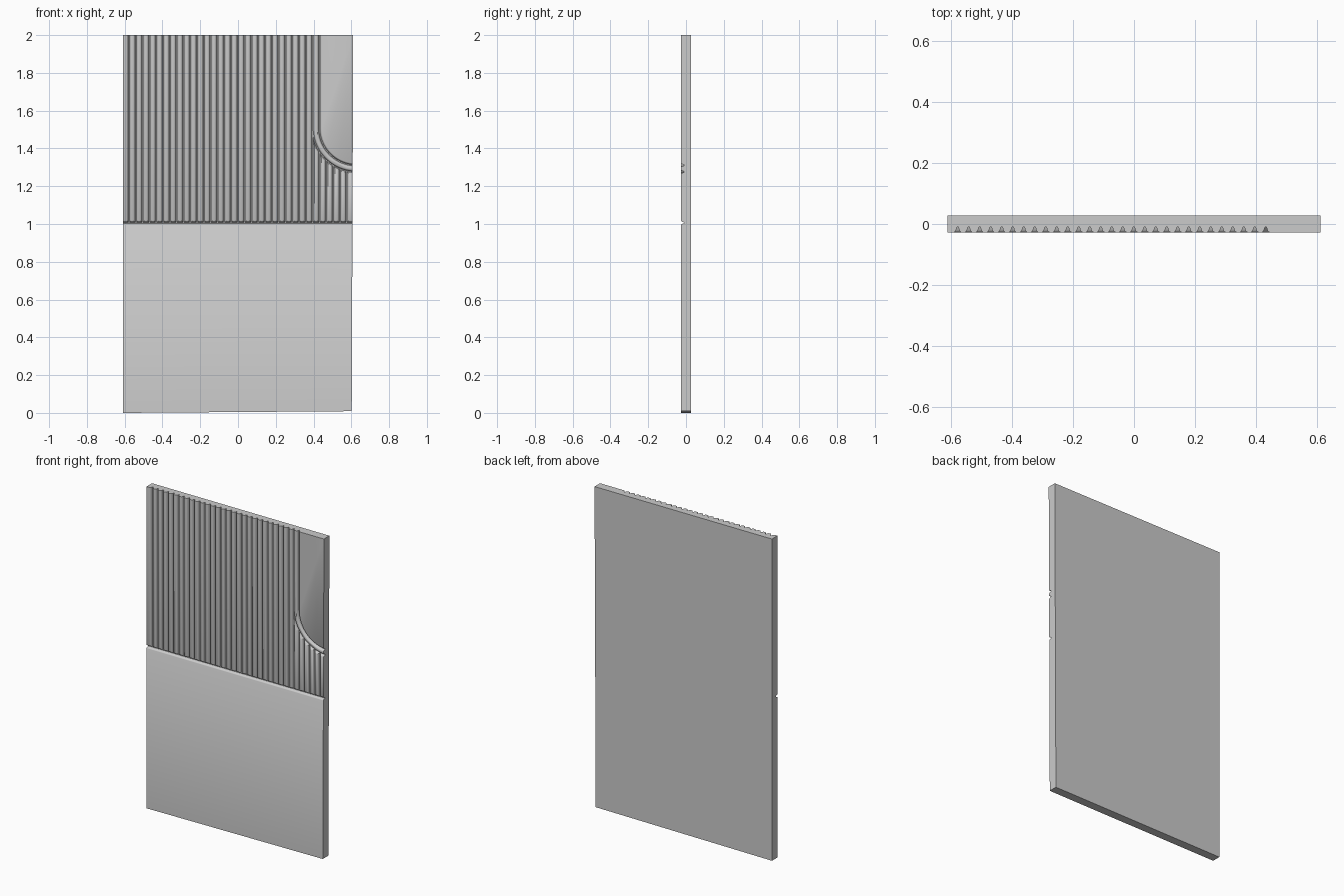
import bpy, bmesh, math
from mathutils import Vector

if "Cube" in bpy.data.objects:
    bpy.data.objects.remove(bpy.data.objects["Cube"])

W, D, H = 0.61, 0.027, 2.0        # half width, half depth, height
PITCH, X0 = 0.036, 0.431          # flute spacing, groove beside the plain window
CX, CZ, R_IN, R_OUT = 0.626, 1.505, 0.195, 0.230   # quarter ring
RAIL_Z = 1.006


def make_object(name, bm):
    bmesh.ops.recalc_face_normals(bm, faces=bm.faces)
    me = bpy.data.meshes.new(name)
    bm.to_mesh(me)
    bm.free()
    ob = bpy.data.objects.new(name, me)
    bpy.context.collection.objects.link(ob)
    return ob


# rounded V groove section: (half width, depth below the front face)
SIDE = [(0.0135, -0.012), (0.0125, -0.0005), (0.0085, 0.002), (0.0058, 0.006),
        (0.0042, 0.011), (0.0025, 0.0165)]
SECTION = SIDE + [(-w, d) for w, d in reversed(SIDE)]


def sweep(bm, path):
    """Sweep the groove section along an (x, z) path on the front face."""
    pts = [Vector(p) for p in path]
    rings = []
    for i, p in enumerate(pts):
        t = (pts[min(i + 1, len(pts) - 1)] - pts[max(i - 1, 0)]).normalized()
        n = Vector((-t.y, t.x))
        rings.append([bm.verts.new((p.x + n.x * w, -D + d, p.y + n.y * w))
                      for w, d in SECTION])
    k = len(SECTION)
    for a, b in zip(rings, rings[1:]):
        for j in range(k):
            bm.faces.new((a[j], a[(j + 1) % k], b[(j + 1) % k], b[j]))
    bm.faces.new(rings[0])
    bm.faces.new(rings[-1])


def arc(r, a0, a1, n=28):
    return [(CX + r * math.cos(math.radians(a0 + (a1 - a0) * i / n)),
             CZ + r * math.sin(math.radians(a0 + (a1 - a0) * i / n)))
            for i in range(n + 1)]


def groove_cutter(name, paths):
    bm = bmesh.new()
    for p in paths:
        sweep(bm, p)
    ob = make_object(name, bm)
    ob.hide_render = True
    return ob


# door panel slab
bm = bmesh.new()
bmesh.ops.create_cube(bm, size=1)
for v in bm.verts:
    v.co = (v.co.x * 2 * W, v.co.y * 2 * D, (v.co.z + 0.5) * H)
    # slightly out-of-square lower right corner
    if v.co.x > 0 and v.co.z < 0.1:
        v.co.x -= 0.008
        v.co.z += 0.009
panel = make_object("door_panel", bm)

# vertical flutes: full height on the left, short ones under the ring
flutes = [[(X0 - PITCH * i, RAIL_Z), (X0 - PITCH * i, H + 0.05)] for i in range(1, 29)]
for i in range(5):
    x = X0 + PITCH * i
    flutes.append([(x, RAIL_Z), (x, CZ - math.sqrt(R_OUT ** 2 - (x - CX) ** 2))])

cutters = [
    groove_cutter("flute_cutter", flutes),
    groove_cutter("window_border_cutter", [[(CX - R_IN, H + 0.05)] + arc(R_IN, 180, 280)]),
    groove_cutter("outer_ring_cutter", [arc(R_OUT, 183, 280)]),
    groove_cutter("middle_rail_cutter", [[(-W - 0.05, RAIL_Z), (W + 0.05, RAIL_Z)]]),
]

# carve the grooves and apply
bpy.context.view_layer.objects.active = panel
panel.select_set(True)
for c in cutters:
    m = panel.modifiers.new(c.name, 'BOOLEAN')
    m.operation = 'DIFFERENCE'
    m.solver = 'EXACT'
    m.object = c
    bpy.ops.object.modifier_apply(modifier=m.name)
for c in cutters:
    bpy.data.objects.remove(c, do_unlink=True)

bpy.ops.object.shade_smooth_by_angle(angle=math.radians(35))
